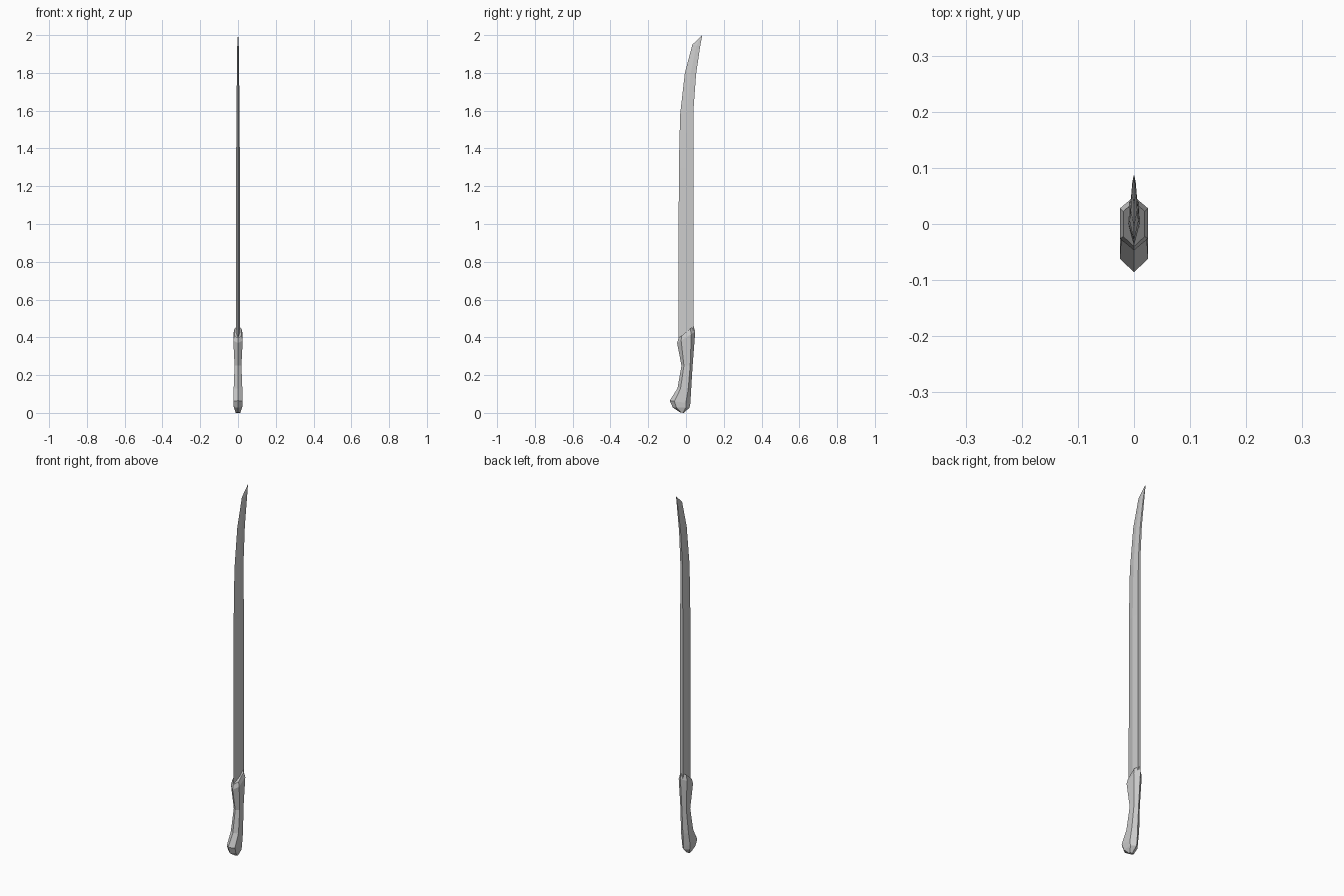
import bpy, bmesh

if "Cube" in bpy.data.objects:
    bpy.data.objects.remove(bpy.data.objects["Cube"])


def loft(name, rings):
    """Skin a list of equal-sized point rings and cap both ends."""
    bm = bmesh.new()
    loops = [[bm.verts.new(p) for p in ring] for ring in rings]
    for a, b in zip(loops, loops[1:]):
        n = len(a)
        for i in range(n):
            j = (i + 1) % n
            bm.faces.new((a[i], a[j], b[j], b[i]))
    bm.faces.new(loops[0][::-1])
    bm.faces.new(loops[-1])
    bmesh.ops.remove_doubles(bm, verts=bm.verts, dist=1e-5)
    bmesh.ops.recalc_face_normals(bm, faces=bm.faces)
    mesh = bpy.data.meshes.new(name)
    bm.to_mesh(mesh)
    bm.free()
    obj = bpy.data.objects.new(name, mesh)
    bpy.context.collection.objects.link(obj)
    return obj


def blade_ring(ye, ze, ys, zs, w):
    """Sharp edge towards -y, ridge in the middle, flat spine towards +y."""
    ym, zm = (ye + ys) / 2 + 0.001, (ze + zs) / 2
    return [(0, ye, ze), (w, ym, zm), (w * 0.8, ys, zs),
            (-w * 0.8, ys, zs), (-w, ym, zm)]


def grip_ring(yf, zf, yb, zb, w):
    """Six-sided grip section, may slope from front to back."""
    def at(x, t):
        return (x, yf + (yb - yf) * t, zf + (zb - zf) * t)
    return [at(0, 0), at(w, 0.22), at(w, 0.78),
            at(0, 1), at(-w, 0.78), at(-w, 0.22)]


# Blade: edge y, edge z, spine y, spine z, half thickness
blade = [
    (-0.040, 0.36, 0.040, 0.40, 0.011),
    (-0.038, 1.30, 0.039, 1.30, 0.010),
    (-0.031, 1.58, 0.040, 1.61, 0.008),
    (-0.006, 1.80, 0.053, 1.79, 0.006),
    (0.034, 1.95, 0.074, 1.935, 0.004),
    (0.083, 1.998, 0.086, 2.00, 0.0008),
]
loft("blade", [blade_ring(*s) for s in blade])

# Grip: front y, front z, back y, back z, half width
grip = [
    (-0.030, 0.002, -0.012, 0.000, 0.012),
    (-0.070, 0.028, 0.019, 0.028, 0.022),
    (-0.086, 0.065, 0.023, 0.050, 0.025),
    (-0.045, 0.130, 0.027, 0.120, 0.023),
    (-0.024, 0.250, 0.035, 0.250, 0.018),
    (-0.047, 0.370, 0.049, 0.430, 0.025),
    (-0.040, 0.395, 0.040, 0.460, 0.019),
]
loft("grip", [grip_ring(*s) for s in grip])
